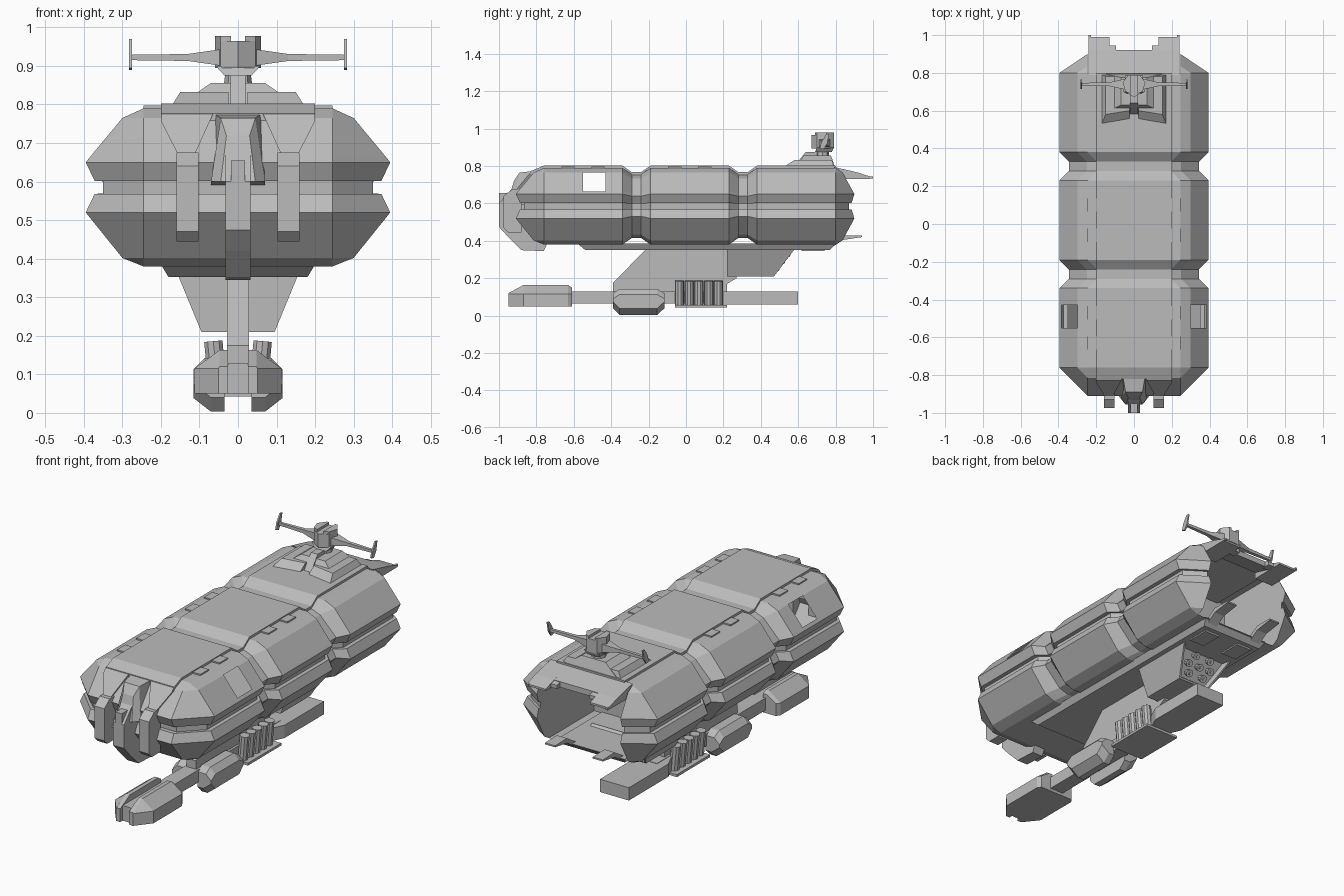
import bpy, bmesh, math
from mathutils import Vector

if "Cube" in bpy.data.objects:
    bpy.data.objects.remove(bpy.data.objects["Cube"], do_unlink=True)

grey = bpy.data.materials.new("hull grey")
grey.use_nodes = True
GREY = (0.5, 0.5, 0.5, 1)
grey.diffuse_color = GREY
grey.node_tree.nodes["Principled BSDF"].inputs["Base Color"].default_value = GREY


def build(name, verts, faces, mirror=False, normals=True):
    me = bpy.data.meshes.new(name)
    bm = bmesh.new()
    vs = [bm.verts.new(v) for v in verts]
    for f in faces:
        bm.faces.new([vs[i] for i in f])
    bmesh.ops.remove_doubles(bm, verts=bm.verts, dist=0.0005)
    if normals:
        bmesh.ops.recalc_face_normals(bm, faces=bm.faces)
    bm.to_mesh(me)
    bm.free()
    me.materials.append(grey)
    ob = bpy.data.objects.new(name, me)
    bpy.context.collection.objects.link(ob)
    if mirror:
        ob.modifiers.new("mirror", 'MIRROR')
    return ob


def loft(name, rings, mirror=False):
    """Closed solid through rings with equal point counts."""
    n = len(rings[0])
    faces = [(k * n + i, k * n + (i + 1) % n, (k + 1) * n + (i + 1) % n, (k + 1) * n + i)
             for k in range(len(rings) - 1) for i in range(n)]
    faces += [tuple(range(n)), tuple((len(rings) - 1) * n + i for i in range(n))]
    return build(name, [p for r in rings for p in r], faces, mirror)


def side_prism(name, yz, x0, x1, mirror=False):
    return loft(name, [[(x, y, z) for y, z in yz] for x in (x0, x1)], mirror)


def box(name, x, y, z, mirror=False):
    return side_prism(name, [(y[0], z[0]), (y[1], z[0]), (y[1], z[1]), (y[0], z[1])], x[0], x[1], mirror)


def slab(name, low, high, z0, z1, mirror=False):
    """Solid between two plan outlines at two heights."""
    return loft(name, [[(x, y, z0) for x, y in low], [(x, y, z1) for x, y in high]], mirror)


def rect(hx, y0, y1):
    return [(-hx, y0), (hx, y0), (hx, y1), (-hx, y1)]


def tube(name, a, b, r0, r1, sides=10, mirror=False):
    a, b = Vector(a), Vector(b)
    q = (b - a).to_track_quat('Z', 'Y')
    ang = [2 * math.pi * i / sides for i in range(sides)]
    return loft(name, [[p + q @ Vector((r * math.cos(t), r * math.sin(t), 0)) for t in ang]
                       for p, r in ((a, r0), (b, r1))], mirror)


# --- Hull shell: one half profile, swept along y with pinched necks ---
CORE, MID = 0.245, 0.585
half = [(CORE, .79), (.30, .765), (.383, .665), (.395, .65), (.372, .602), (.35, .602),
        (.35, .568), (.372, .568), (.395, .52), (.30, .402), (CORE, .38)]
WIDE, NECK = 0, 1
stations = [(-.76, WIDE), (-.55, WIDE), (-.43, WIDE), (-.34, WIDE), (-.29, NECK), (-.24, NECK),
            (-.19, WIDE), (.23, WIDE), (.28, NECK), (.33, NECK), (.38, WIDE), (.80, WIDE)]


def section(y, neck):
    pts = [(x - .05 * neck, MID + (z - MID) * (.83 if neck else 1)) for x, z in half]
    return [(x, y, z) for x, z in pts] + [(-x, y, z) for x, z in reversed(pts)]


def end_ring(y, sign, k):
    pts = [(y + sign * k * (x - CORE), z) for x, z in half]
    return [(CORE, a, z) for a, z in pts] + [(-CORE, a, z) for a, z in reversed(pts)]


rings = [end_ring(-.76, -1, 1)] + [section(*s) for s in stations] + [end_ring(.80, 1, .67)]
n, h = len(rings[0]), len(half)
faces = []
for k in range(len(rings) - 1):
    for i in range(n):
        if k == 2 and i in (1, n - 3):      # side window openings
            continue
        j = (i + 1) % n
        faces.append((k * n + i, k * n + j, (k + 1) * n + j, (k + 1) * n + i))
faces += [(i, i + 1, n - 2 - i, n - 1 - i) for i in range(h - 1)]
build("hull_shell", [p for r in rings for p in r], faces)

# Open rear bay: side walls, floor, ceiling and end wall
cap = [(a, z) for _, a, z in rings[-1][:h]]
wall = [(.42, .38), (.42, .79)] + cap
m = len(wall)
verts = [(s * CORE, y, z) for s in (1, -1) for y, z in wall]
build("rear_bay", verts, [tuple(range(m)), tuple(range(2 * m - 1, m - 1, -1)), (0, 1, m + 1, m),
                          (1, 2, m + 2, m + 1), (0, m, 2 * m - 1, m - 1)], normals=False)

# --- Roof armour draped over the necks, and its front lobes ---
roof = [(y, (MID + .205 * .83) if neck else .79) for y, neck in stations]
roof = [(-.82, .765)] + roof
side_prism("roof_plate", [(y, z + .012) for y, z in roof] + [(y, z - .01) for y, z in reversed(roof)], -.2, .2)
lobe = [(.2, .775), (.2, .757), (.158, .675), (.11, .675), (.065, .775)]
front_y = lambda z: -.815 - (.765 - z) * .83
loft("front_lobe", [[(x, front_y(z) + d, z) for x, z in lobe] for d in (-.018, .01)], True)
for y in (.1, -.06, -.47, -.63):
    box("roof_hatch", (.2, .245), (y - .035, y + .035), (.785, .797), True)

# --- Nose: central fin, hood and side prongs ---
side_prism("nose_fin", [(-.85, .70), (-.92, .69), (-1, .6), (-1, .475), (-.95, .42), (-.88, .35),
                        (-.76, .345), (-.74, .39), (-.85, .45)], -.032, .032)
box("nose_sensor", (-.018, .018), (-1, -.93), (.575, .655))
loft("nose_hood", [[(-.06, -.80, .775), (.06, -.80, .775), (.07, -.86, .59), (-.07, -.86, .59)],
                   [(-.045, -.89, .765), (.045, -.89, .765), (.07, -.92, .6), (-.07, -.92, .6)],
                   [(-.03, -.92, .72), (.03, -.92, .72), (.045, -.955, .6), (-.045, -.955, .6)]])
side_prism("nose_prong", [(-.88, .675), (-.93, .675), (-.975, .64), (-.975, .47), (-.95, .445),
                          (-.88, .445)], .102, .16, True)

# --- Rear overhang and lower lips ---
side_prism("rear_awning", [(.79, .795), (.92, .765), (.92, .735), (.8, .765)], -.24, .24)
side_prism("awning_prong", [(.8, .793), (.92, .765), (.99, .742), (.99, .732), (.8, .73)], .13, .24, True)
side_prism("awning_step", [(.9, .768), (.945, .755), (.945, .735), (.9, .735)], .095, .13, True)
box("awning_pin", (.228, .24), (.96, 1), (.732, .745), True)
side_prism("bay_floor_lip", [(.76, .38), (.84, .43), (.94, .428), (.94, .42), (.84, .405), (.78, .365)],
           .11, .17, True)

# --- Belly plate, tapering engine block with a recessed nozzle face ---
slab("belly_plate", rect(.2, -.58, .8), rect(.18, -.54, .77), .385, .352)
engine = slab("engine_block", rect(.165, .22, .60), rect(.095, .22, .47), .38, .21)
bm = bmesh.new()
bm.from_mesh(engine.data)
back = [max(bm.faces, key=lambda f: f.normal.y)]
bmesh.ops.inset_region(bm, faces=back, thickness=.012)
bmesh.ops.inset_region(bm, faces=back, thickness=.001, depth=-.035)
bm.to_mesh(engine.data)
bm.free()
out = Vector((0, .79, -.61))
for t, xs in ((.2, (-.045, .045)), (.42, (-.07, 0, .07)), (.64, (-.045, .045))):
    for x in xs:
        p = Vector((x, .47 + .13 * t, .21 + .17 * t))
        tube("engine_nozzle", p - out * .045, p - out * .004, .012, .02)
        tube("nozzle_plug", p - out * .02, p + out * .002, .012, .006, 8)
side_prism("hatch_frame", [(.6, .37), (.76, .37), (.74, .345), (.62, .345)], .06, .15, True)

# --- Pylon and under-slung gun ---
side_prism("pylon", [(-.21, .36), (-.39, .175), (-.39, .12), (.22, .12), (.22, .17), (.27, .2),
                     (.27, .22), (.22, .36)], -.028, .028)
box("gun_barrel", (-.04, .04), (-.65, .3), (.065, .13))
slab("gun_tail", *[[(-.045, .18), (.045, .18), (.085, .27), (.085, .6), (-.085, .6), (-.085, .27)]] * 2, .06, .128)
box("gun_head_core", (-.028, .028), (-.93, -.61), (.05, .13))


def head_ring(y, w, top):
    return [(.026, y, .05), (w, y, .05), (w, y, .115), (.048, y, top), (.026, y, top)]


loft("gun_head_half", [head_ring(-.95, .05, .12), head_ring(-.87, .113, .163),
                       head_ring(-.63, .113, .163), head_ring(-.61, .1, .15)], True)


def pod_ring(y, low, high):
    return [(.035, y, low), (.07, y, low), (.115, y, low + .035), (.115, y, high - .03),
            (.085, y, high), (.035, y, high)]


loft("gun_pod", [pod_ring(-.39, .04, .12), pod_ring(-.355, .003, .143),
                 pod_ring(-.155, .003, .143), pod_ring(-.115, .04, .12)], True)

# Canister racks along both sides of the gun
box("rack_tray", (-.1, .1), (-.06, .22), (.043, .056))
for i in range(5):
    y = -.035 + i * .052
    tube("canister", (.052, y, .055), (.064, y, .186), .025, .025, 10, True)

# --- Roof turret: stepped base, neck, head and antenna arms ---
slab("turret_base", rect(.15, .59, .795), rect(.07, .63, .775), .8, .856)
slab("turret_flange", [(.025, .555), (.17, .53), (.17, .79), (.025, .79)],
     [(.025, .6), (.15, .58), (.15, .78), (.025, .78)], .8, .832, True)
slab("turret_spine", rect(.02, .58, .7), rect(.02, .64, .7), .8, .875)
tube("turret_neck", (0, .73, .84), (0, .73, .89), .038, .032, 8)
slab("turret_head_low", rect(.035, .69, .78), [(-.058, .7), (.058, .7), (.045, .79), (-.045, .79)], .875, .9)
head = [(-.06, .75), (-.045, .7), (0, .672), (.045, .7), (.06, .75), (.03, .79), (-.03, .79)]
slab("turret_head", head, head, .895, .965)
slab("turret_ear", *[[(.018, .69), (.045, .7), (.06, .75), (.03, .79), (.018, .79)]] * 2, .95, .978, True)
loft("antenna_arm", [[(x, .74 - d, .922 - t), (x, .74 + d, .922 - t), (x, .74 + d, .922 + t), (x, .74 - d, .922 + t)]
                     for x, d, t in ((.04, .03, .022), (.13, .01, .009), (.278, .007, .007))], True)
side_prism("antenna_tip", [(.715, .895), (.735, .89), (.755, .92), (.765, .97), (.75, .97), (.725, .93)],
           .275, .283, True)
